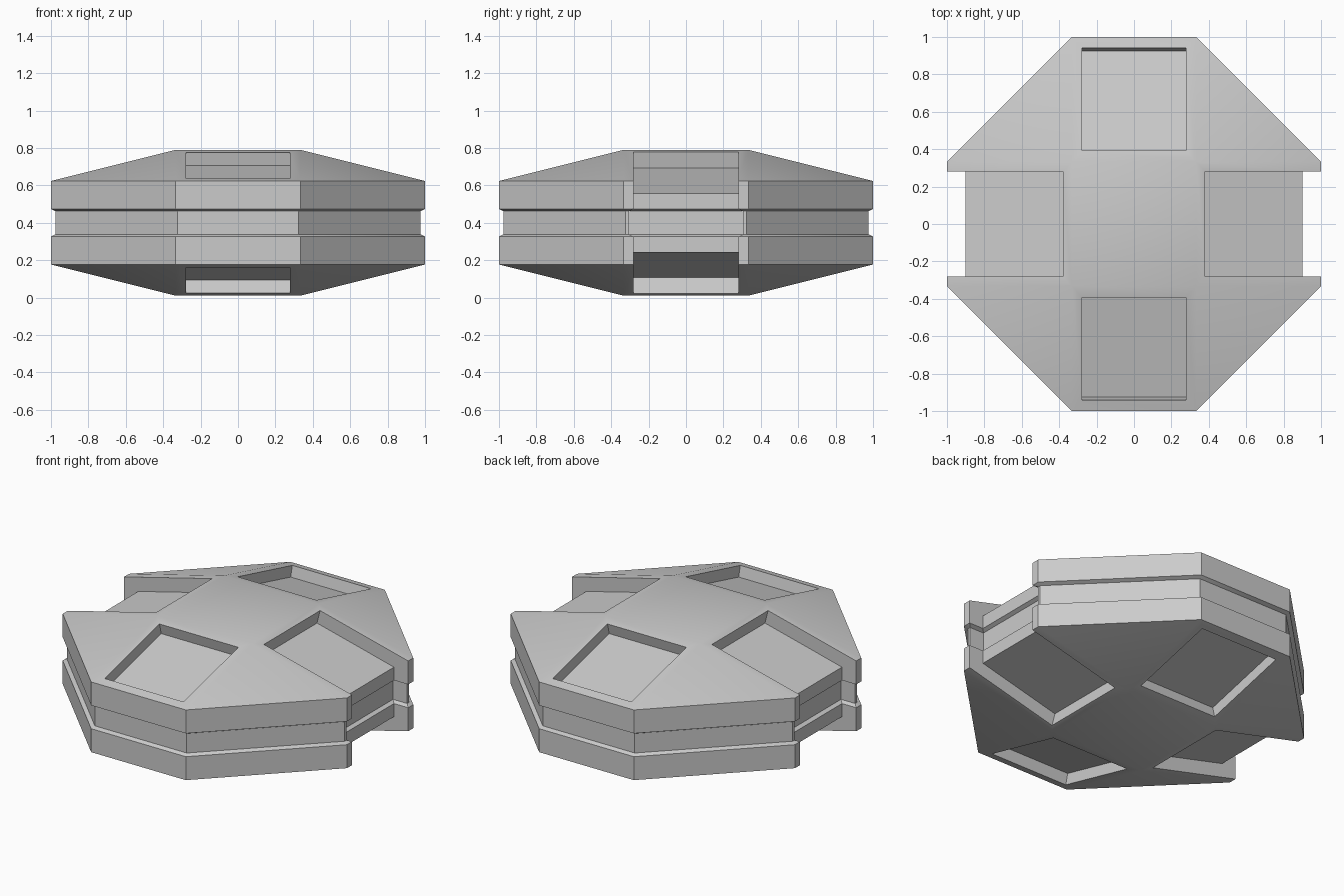
import bpy, bmesh, math

if "Cube" in bpy.data.objects:
    bpy.data.objects.remove(bpy.data.objects["Cube"])

MID = 0.4          # mirror height of the body
SQ, TOP, SLOPE = 0.333, 0.79, 0.25


def loft(name, rings):
    """Closed solid through equal-length rings of 3D points."""
    bm = bmesh.new()
    loops = [[bm.verts.new(p) for p in ring] for ring in rings]
    n = len(loops[0])
    for lo, hi in zip(loops, loops[1:]):
        for i in range(n):
            j = (i + 1) % n
            bm.faces.new((lo[i], lo[j], hi[j], hi[i]))
    bm.faces.new(loops[0][::-1])
    bm.faces.new(loops[-1])
    bmesh.ops.recalc_face_normals(bm, faces=bm.faces)
    me = bpy.data.meshes.new(name)
    bm.to_mesh(me)
    bm.free()
    ob = bpy.data.objects.new(name, me)
    bpy.context.collection.objects.link(ob)
    return ob


def boolean(ob, cutter, op):
    bpy.ops.object.select_all(action='DESELECT')
    bpy.context.view_layer.objects.active = ob
    ob.select_set(True)
    m = ob.modifiers.new("cut", 'BOOLEAN')
    m.object, m.operation, m.solver = cutter, op, 'EXACT'
    bpy.ops.object.modifier_apply(modifier=m.name)
    bpy.data.objects.remove(cutter)


def outline(d, z):
    """Notched octagon inset by d."""
    h, a, n, w = 1 - d, 0.333 - 0.414 * d, 0.282 + d, 0.9 - d
    half = [(a, -h), (h, -a), (h, -n), (w, -n), (w, n), (h, n), (h, a), (a, h)]
    return [(x, y, z) for x, y in half] + [(-x, -y, z) for x, y in half]


# Rim walls with the groove running round the middle
layers = [(0, -0.2), (0, 0.326), (0.023, 0.338), (0.023, 0.462), (0, 0.474), (0, 1.0)]
body = loft("octagonal_body", [outline(d, z) for d, z in layers])

# Sloping top and bottom, as a solid wider than the rim
bm = bmesh.new()
R, s = 1.35, SQ
zr = TOP - SLOPE * (R - SQ)
octo = [(s, -R), (R, -s), (R, s), (s, R), (-s, R), (-R, s), (-R, -s), (-s, -R)]
sq = [(s, -s), (s, s), (-s, s), (-s, -s)]
low = [bm.verts.new((x, y, 2 * MID - zr)) for x, y in octo]
high = [bm.verts.new((x, y, zr)) for x, y in octo]
caps = [([bm.verts.new((x, y, z)) for x, y in sq], ring)
        for z, ring in ((TOP, high), (2 * MID - TOP, low))]
for c, o in caps:
    bm.faces.new(c)
    for k in range(4):
        bm.faces.new((c[k], o[2 * k], o[2 * k + 1]))
        bm.faces.new((c[k], o[2 * k + 1], o[(2 * k + 2) % 8], c[(k + 1) % 4]))
for i in range(8):
    bm.faces.new((low[i], low[(i + 1) % 8], high[(i + 1) % 8], high[i]))
bmesh.ops.recalc_face_normals(bm, faces=bm.faces)
me = bpy.data.meshes.new("slopes")
bm.to_mesh(me)
bm.free()
slopes = bpy.data.objects.new("slopes", me)
bpy.context.collection.objects.link(slopes)
boolean(body, slopes, 'INTERSECT')


# Pockets sunk square to the slopes; side ones run out through the notches
def pocket(r0, r1, depth, half, turn, flip):
    ang = math.atan(SLOPE)
    prof = []
    for r, k in ((r0, -depth), (r1, -depth), (r1, 0.15), (r0, 0.15)):
        z = TOP - SLOPE * (r - SQ) + k * math.cos(ang)
        prof.append((r + k * math.sin(ang), 2 * MID - z if flip else z))
    c, sn = round(math.cos(turn)), round(math.sin(turn))
    rings = [[(r * c - t * sn, r * sn + t * c, z) for r, z in prof]
             for t in (-half, half)]
    return loft("pocket_cutter", rings)


for i in range(4):
    for flip in (False, True):
        size = (0.393, 0.942, 0.07, 0.277) if i % 2 else (0.38, 1.05, 0.088, 0.282)
        boolean(body, pocket(*size, i * math.pi / 2, flip), 'DIFFERENCE')

bpy.ops.object.shade_smooth_by_angle(angle=math.radians(30))
